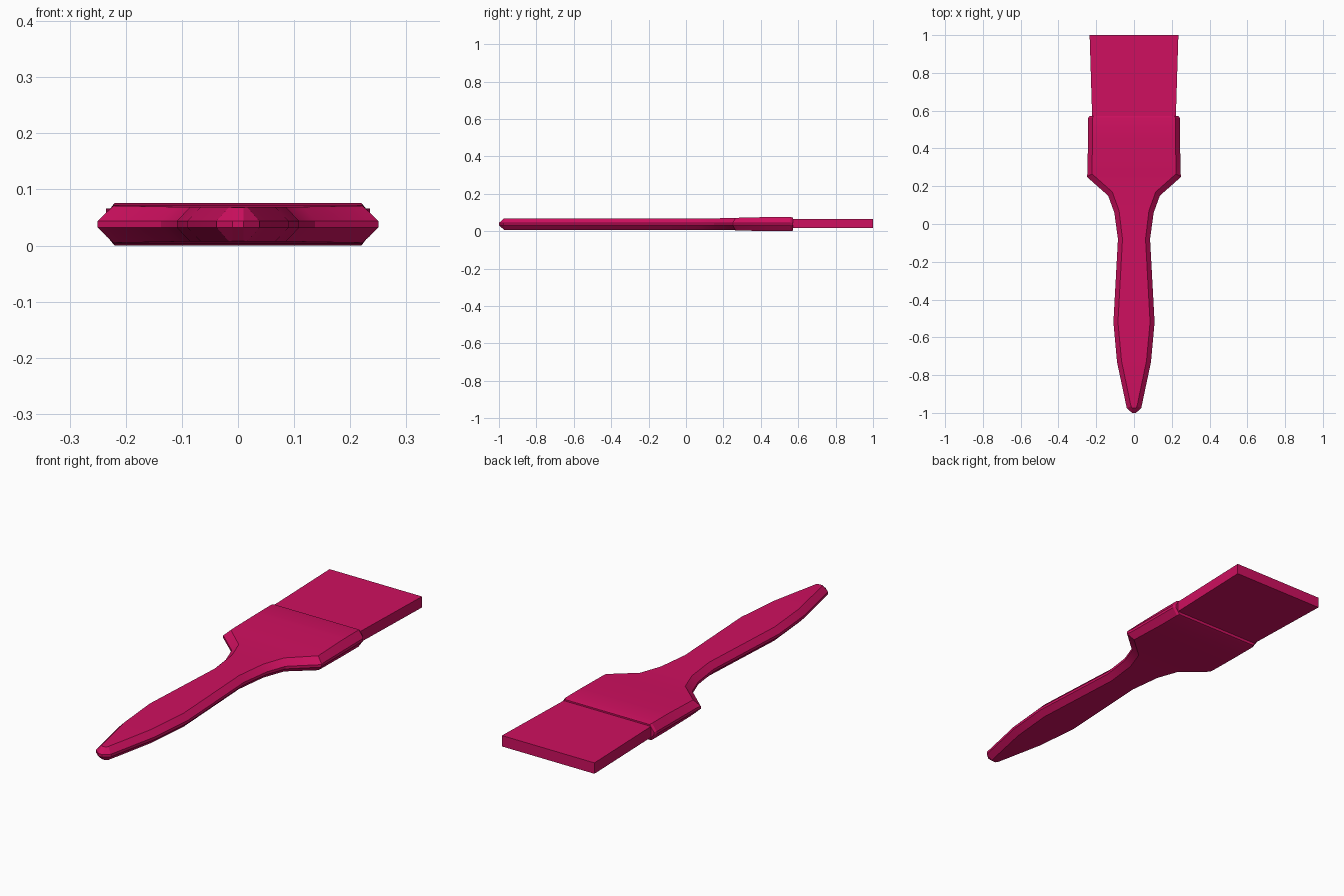
import bpy, bmesh, math

if "Cube" in bpy.data.objects:
    bpy.data.objects.remove(bpy.data.objects["Cube"], do_unlink=True)

MID = 0.038    # height of the centre plane
EDGE = 0.006   # half height of the narrow side band

paint = bpy.data.materials.new("crimson")
paint.use_nodes = True
colour = (0.62, 0.005, 0.115, 1)
paint.diffuse_color = colour
paint.node_tree.nodes["Principled BSDF"].inputs["Base Color"].default_value = colour


def finish(name, bm):
    """Turn a bmesh into a named, coloured object."""
    bmesh.ops.recalc_face_normals(bm, faces=bm.faces)
    mesh = bpy.data.meshes.new(name)
    bm.to_mesh(mesh)
    bm.free()
    mesh.materials.append(paint)
    obj = bpy.data.objects.new(name, mesh)
    bpy.context.collection.objects.link(obj)
    return obj


def loft(name, stations):
    """Bevelled slab: each station gives the rim (y, half width) and the
    flat top and bottom outline (y, half width, half height)."""
    bm = bmesh.new()
    rings = []
    for rim_y, rim_w, flat_y, flat_w, h in stations:
        outline = [(rim_w, rim_y, -EDGE), (rim_w, rim_y, EDGE),
                   (flat_w, flat_y, h), (-flat_w, flat_y, h),
                   (-rim_w, rim_y, EDGE), (-rim_w, rim_y, -EDGE),
                   (-flat_w, flat_y, -h), (flat_w, flat_y, -h)]
        rings.append([bm.verts.new((x, y, MID + z)) for x, y, z in outline])
    count = len(rings[0])
    for a, b in zip(rings, rings[1:]):
        for i in range(count):
            j = (i + 1) % count
            bm.faces.new((a[i], a[j], b[j], b[i]))
    # each end is closed by a middle band and an upper and lower facet
    for ring in (rings[0], rings[-1]):
        for quad in ((0, 1, 4, 5), (1, 2, 3, 4), (5, 6, 7, 0)):
            bm.faces.new([ring[i] for i in quad])
    return finish(name, bm)


# Handle flaring into the ferrule
body = loft("handle_and_ferrule", [
    (-1.0, 0.010, -0.974, 0.010, 0.030),
    (-0.976, 0.038, -0.965, 0.016, 0.031),
    (-0.73, 0.090, -0.725, 0.066, 0.031),
    (-0.52, 0.109, -0.52, 0.085, 0.031),
    (-0.08, 0.085, -0.08, 0.061, 0.031),
    (0.06, 0.104, 0.07, 0.079, 0.031),
    (0.15, 0.137, 0.17, 0.115, 0.031),
    (0.25, 0.250, 0.265, 0.222, 0.033),
    (0.27, 0.246, 0.285, 0.222, 0.034),
    (0.45, 0.244, 0.45, 0.220, 0.038),
    (0.56, 0.243, 0.56, 0.220, 0.038),
    (0.571, 0.236, 0.571, 0.215, 0.035),
])

# Bristles: a flat block that widens towards its free end
bm = bmesh.new()
bmesh.ops.create_cube(bm, size=1)
for v in bm.verts:
    far = v.co.y > 0
    v.co.x = math.copysign(0.235 if far else 0.221, v.co.x)
    v.co.y = 1.0 if far else 0.55
    v.co.z = MID + 0.05 * v.co.z + 0.003
finish("bristles", bm)

# Soften the gentle bends and keep the bevels sharp
bpy.ops.object.select_all(action="DESELECT")
body.select_set(True)
bpy.context.view_layer.objects.active = body
bpy.ops.object.shade_smooth_by_angle(angle=math.radians(25))
